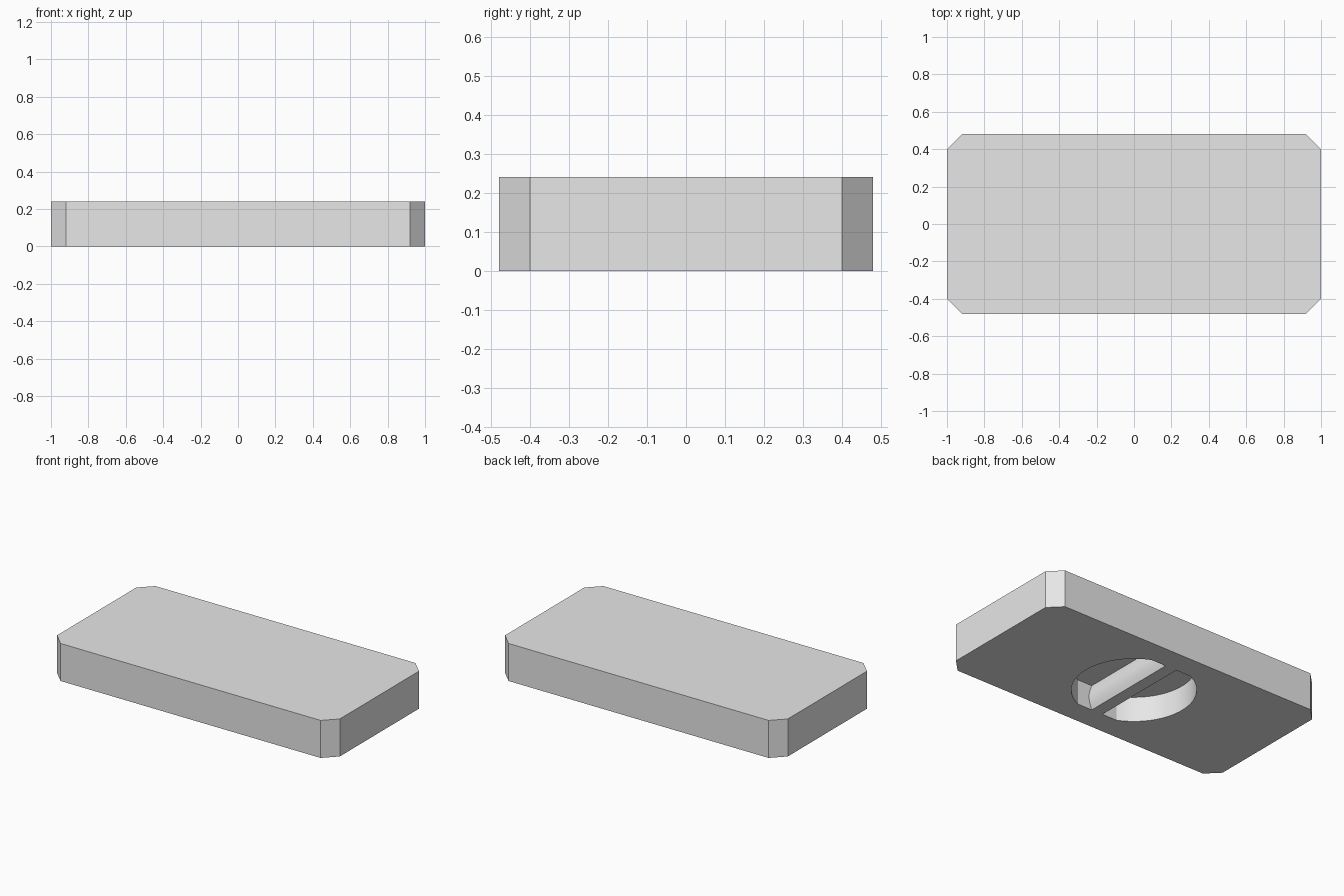
import bpy, bmesh
from math import sin, cos, pi, asin, radians
from mathutils import Vector

cube = bpy.data.objects.get("Cube")
if cube:
    bpy.data.objects.remove(cube, do_unlink=True)

LENGTH, WIDTH, HEIGHT, CHAMFER = 2.0, 0.96, 0.24, 0.08
POCKET_R, POCKET_FLAT, POCKET_DEPTH = 0.36, 0.33, 0.16
RIB_HALF, RIB_BULGE = 0.04, 0.02

grey = bpy.data.materials.new("light grey")
grey.use_nodes = True
grey.diffuse_color = (0.8, 0.8, 0.8, 1)
grey.node_tree.nodes["Principled BSDF"].inputs["Base Color"].default_value = (0.8, 0.8, 0.8, 1)


def prism(name, points, offset):
    """Extrude a closed outline of 3D points along an offset."""
    bm = bmesh.new()
    face = bm.faces.new([bm.verts.new(p) for p in points])
    new = bmesh.ops.extrude_face_region(bm, geom=[face])["geom"]
    bmesh.ops.translate(bm, vec=Vector(offset),
                        verts=[v for v in new if isinstance(v, bmesh.types.BMVert)])
    bmesh.ops.recalc_face_normals(bm, faces=bm.faces)
    mesh = bpy.data.meshes.new(name)
    bm.to_mesh(mesh)
    bm.free()
    mesh.materials.append(grey)
    obj = bpy.data.objects.new(name, mesh)
    bpy.context.collection.objects.link(obj)
    return obj


def cut(target, cutter):
    """Subtract the cutter from the target and remove the cutter."""
    mod = target.modifiers.new("cut", "BOOLEAN")
    mod.operation, mod.solver, mod.object = "DIFFERENCE", "EXACT", cutter
    bpy.ops.object.select_all(action="DESELECT")
    target.select_set(True)
    bpy.context.view_layer.objects.active = target
    bpy.ops.object.modifier_apply(modifier=mod.name)
    bpy.data.objects.remove(cutter, do_unlink=True)


# Plate with four chamfered corners
hx, hy, c = LENGTH / 2, WIDTH / 2, CHAMFER
outline = [(hx, hy - c), (hx - c, hy), (c - hx, hy), (-hx, hy - c),
           (-hx, c - hy), (c - hx, -hy), (hx - c, -hy), (hx, c - hy)]
plate = prism("plate", [(x, y, 0) for x, y in outline], (0, 0, HEIGHT))

# Round underside pocket with flat front and back ends
a = asin(POCKET_FLAT / POCKET_R)
steps = 32
arc = [-a + 2 * a * i / steps for i in range(steps + 1)]
ring = [(POCKET_R * cos(t), POCKET_R * sin(t)) for t in arc]
ring += [(-x, -y) for x, y in ring]
pocket = prism("pocket_cutter", [(x, y, -0.1) for x, y in ring], (0, 0, 0.1 + POCKET_DEPTH))

# Centre rib with gently rounded sides, left standing across the pocket
side = [(RIB_HALF, -0.2)]
side += [(RIB_HALF + RIB_BULGE * sin(pi * i / 12), POCKET_DEPTH * i / 12) for i in range(13)]
side += [(RIB_HALF, 0.3)]
profile = side + [(-x, z) for x, z in reversed(side)]
rib = prism("rib_cutter", [(x, -0.5, z) for x, z in profile], (0, 1, 0))
cut(pocket, rib)
cut(plate, pocket)

bpy.ops.object.shade_smooth_by_angle(angle=radians(20))
